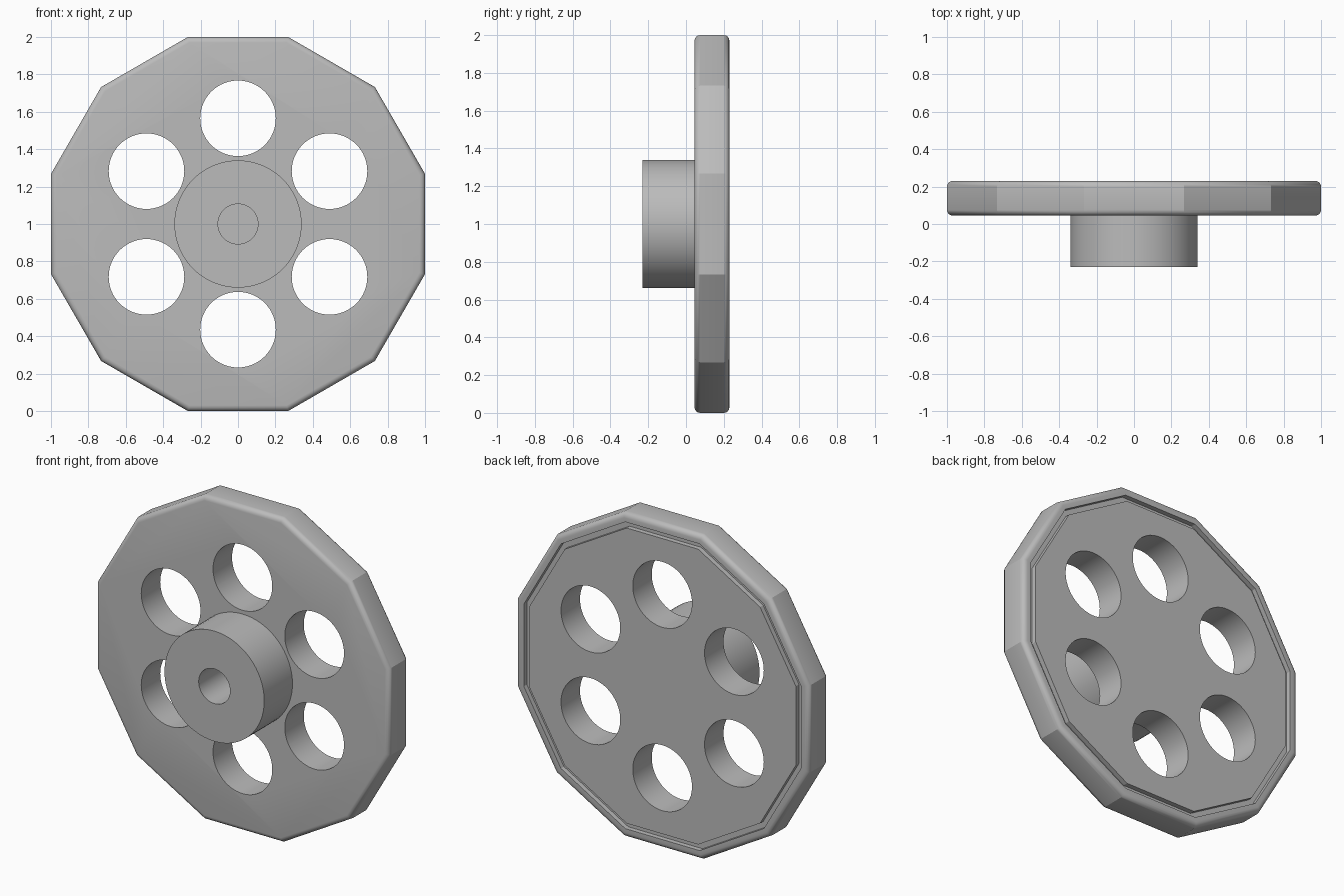
import bpy, bmesh
from math import pi, sin, cos, radians

if "Cube" in bpy.data.objects:
    bpy.data.objects.remove(bpy.data.objects["Cube"])

grey = bpy.data.materials.new("plain grey")
grey.use_nodes = True
colour = (0.5, 0.5, 0.5, 1)
grey.diffuse_color = colour
grey.node_tree.nodes["Principled BSDF"].inputs["Base Color"].default_value = colour

AXIS_Z = 1.0
FRONT, BACK = 0.045, 0.23


def add_turned(bm, profile, sides, phase=0.0, centre=(0, AXIS_Z), closed=False):
    """Turn (radius, y) points about the y axis; cap the ends if open."""
    rings = []
    for r, y in profile:
        angles = [phase + 2 * pi * i / sides for i in range(sides)]
        rings.append([bm.verts.new((centre[0] + r * cos(a), y, centre[1] + r * sin(a)))
                      for a in angles])
    pairs = list(zip(rings, rings[1:]))
    if closed:
        pairs.append((rings[-1], rings[0]))
    else:
        bm.faces.new(rings[0])
        bm.faces.new(rings[-1])
    for a, b in pairs:
        for i in range(sides):
            j = (i + 1) % sides
            bm.faces.new((a[i], a[j], b[j], b[i]))


def finish(name, bm):
    bmesh.ops.recalc_face_normals(bm, faces=bm.faces)
    mesh = bpy.data.meshes.new(name)
    bm.to_mesh(mesh)
    bm.free()
    mesh.materials.append(grey)
    obj = bpy.data.objects.new(name, mesh)
    bpy.context.collection.objects.link(obj)
    return obj


def activate(obj):
    bpy.ops.object.select_all(action='DESELECT')
    obj.select_set(True)
    bpy.context.view_layer.objects.active = obj


# Twelve-sided plate with rounded rims and a shallow groove in its back
ROUND = 0.03
STEPS = 4
arc = [pi / 2 * i / STEPS for i in range(STEPS + 1)]
section = [(1 - ROUND + ROUND * sin(a), FRONT + ROUND - ROUND * cos(a)) for a in arc]
section += [(1 - ROUND + ROUND * cos(a), BACK - ROUND + ROUND * sin(a)) for a in arc]
section += [(0.945, BACK), (0.945, BACK - 0.03), (0.91, BACK - 0.03), (0.91, BACK)]
bm = bmesh.new()
add_turned(bm, [(r / cos(pi / 12), y) for r, y in section], 12, pi / 12)
plate = finish("wheel_plate", bm)

# Six round holes through the plate
bm = bmesh.new()
for k in range(6):
    a = pi / 2 + k * pi / 3
    add_turned(bm, [(0.202, -0.1), (0.202, 0.4)], 64,
               centre=(0.565 * cos(a), AXIS_Z + 0.565 * sin(a)))
cutter = finish("hole_cutter", bm)
cutter.hide_render = True
cut = plate.modifiers.new("holes", 'BOOLEAN')
cut.operation = 'DIFFERENCE'
cut.solver = 'EXACT'
cut.object = cutter
activate(plate)
bpy.ops.object.modifier_apply(modifier=cut.name)
bpy.data.objects.remove(cutter)

# Hub with a blind bore that ends at the plate
bm = bmesh.new()
add_turned(bm, [(0.107, -0.23), (0.34, -0.23), (0.34, FRONT), (0.107, FRONT)],
           64, closed=True)
hub = finish("hub", bm)

for obj in (plate, hub):
    activate(obj)
    bpy.ops.object.shade_smooth_by_angle(angle=radians(25))
